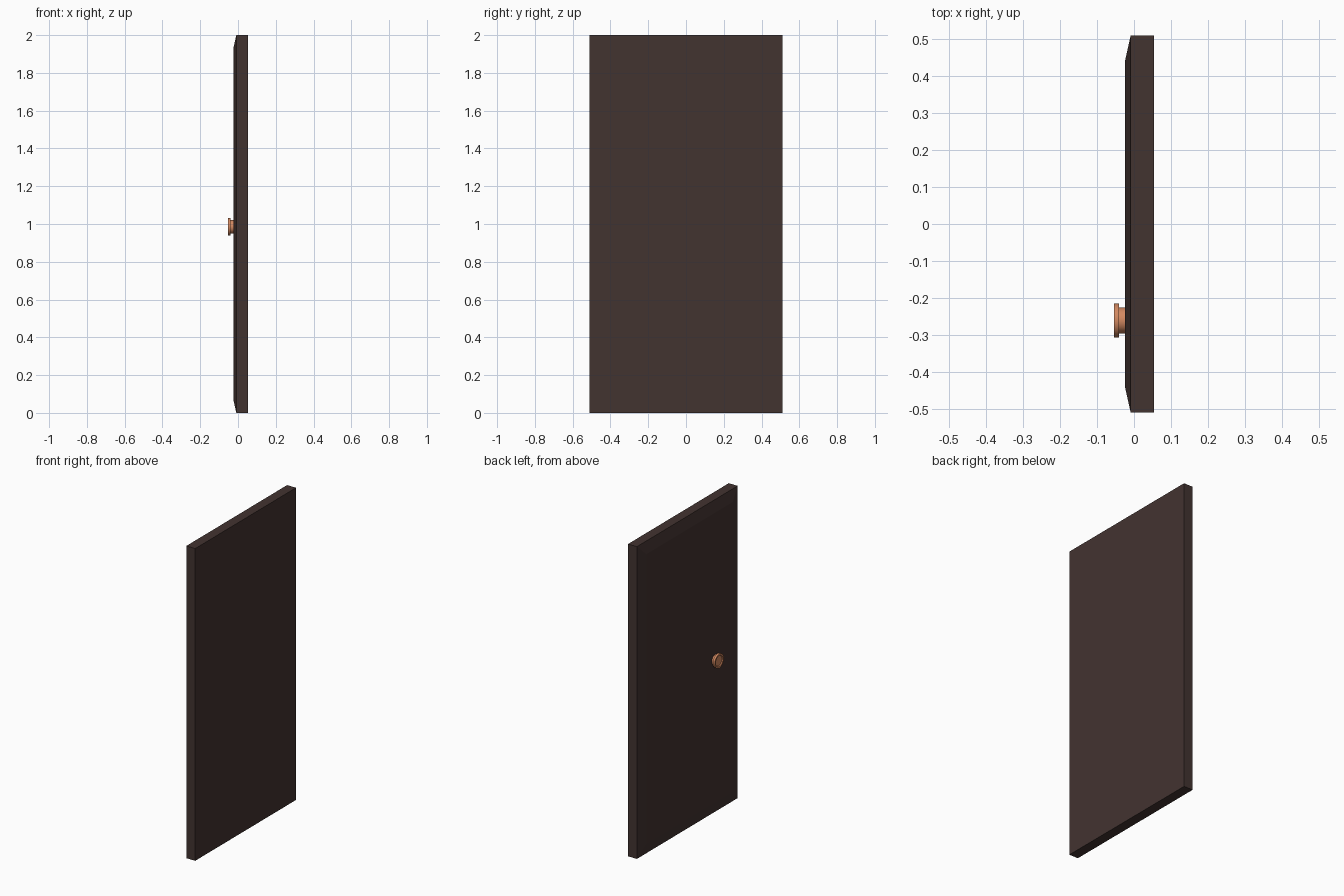
import bpy, bmesh
from math import sin, cos, pi

if "Cube" in bpy.data.objects:
    bpy.data.objects.remove(bpy.data.objects["Cube"])


def material(name, rgb):
    m = bpy.data.materials.new(name)
    m.diffuse_color = (*rgb, 1)
    m.use_nodes = True
    m.node_tree.nodes["Principled BSDF"].inputs["Base Color"].default_value = m.diffuse_color
    return m


def loft(name, loops, mat):
    """Skin a list of closed point loops and cap both ends."""
    bm = bmesh.new()
    rings = [[bm.verts.new(p) for p in loop] for loop in loops]
    for a, b in zip(rings, rings[1:]):
        n = len(a)
        for i in range(n):
            j = (i + 1) % n
            bm.faces.new((a[i], a[j], b[j], b[i]))
    bm.faces.new(rings[0])
    bm.faces.new(rings[-1])
    bmesh.ops.recalc_face_normals(bm, faces=bm.faces)
    me = bpy.data.meshes.new(name)
    bm.to_mesh(me)
    bm.free()
    me.materials.append(mat)
    ob = bpy.data.objects.new(name, me)
    bpy.context.collection.objects.link(ob)
    return ob


def rect(x, inset):
    y, z0, z1 = 0.51 - inset, inset, 2 - inset
    return [(x, -y, z0), (x, y, z0), (x, y, z1), (x, -y, z1)]


def ring(x, r, n=32):
    return [(x, -0.261 + r * cos(2 * pi * i / n), 0.985 + r * sin(2 * pi * i / n))
            for i in range(n)]


wood = material("dark_wood", (0.055, 0.033, 0.03))
copper = material("copper", (0.65, 0.25, 0.12))

# Door slab with a chamfered raised face on the -x side
loft("door_slab", [rect(0.054, 0), rect(-0.009, 0), rect(-0.025, 0.072)], wood)

# Round knob: neck, wider disc, shallow dished face
profile = [(-0.02, 0.035), (-0.040, 0.035), (-0.040, 0.046), (-0.054, 0.046),
           (-0.054, 0.036), (-0.049, 0.032)]
knob = loft("door_knob", [ring(x, r) for x, r in profile], copper)
bpy.context.view_layer.objects.active = knob
knob.select_set(True)
bpy.ops.object.shade_smooth_by_angle()
